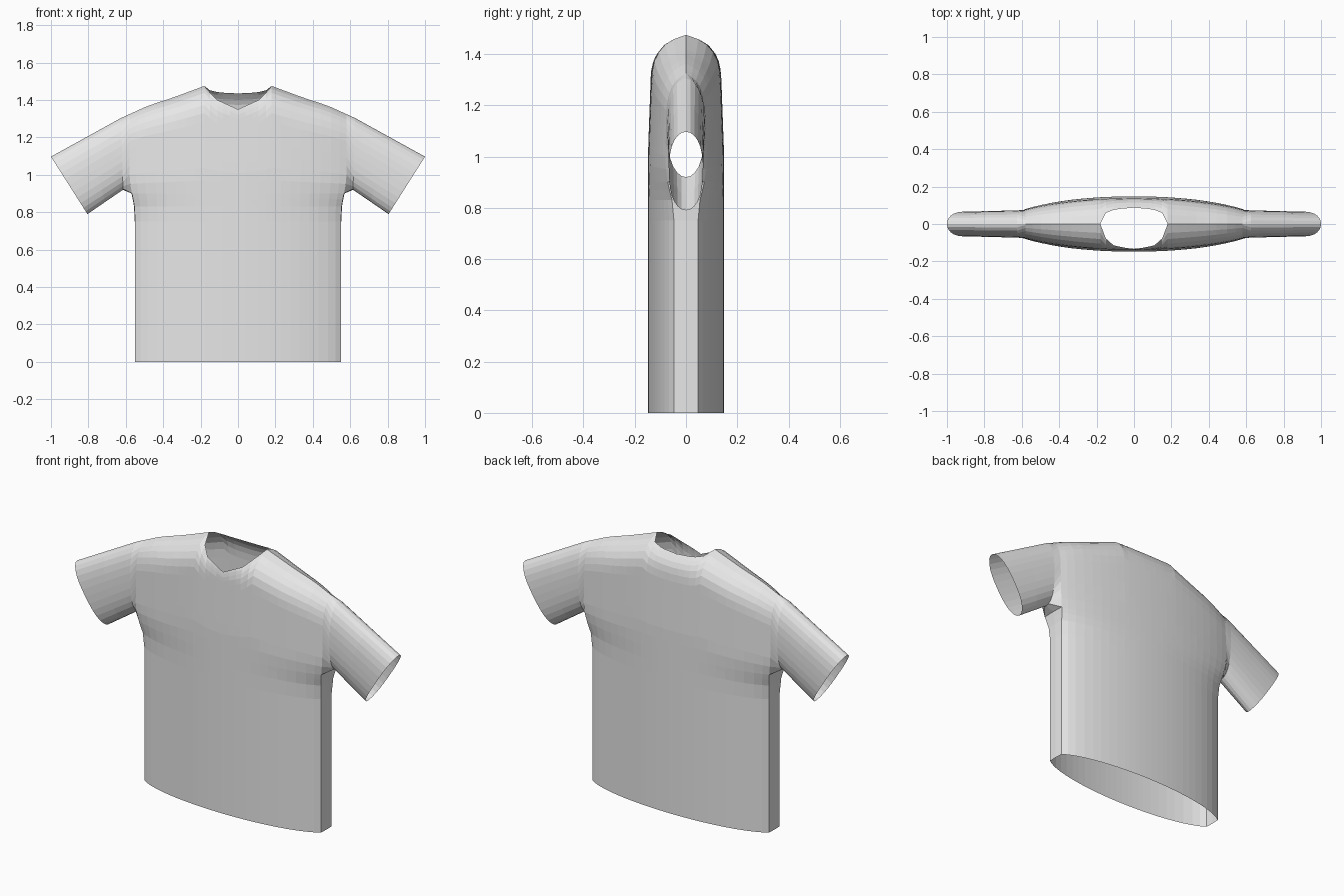
import bpy, bmesh, math

cube = bpy.data.objects.get("Cube")
if cube:
    bpy.data.objects.remove(cube, do_unlink=True)

fabric = bpy.data.materials.new("light_grey_fabric")
fabric.use_nodes = True
grey = (0.8, 0.8, 0.8, 1)
fabric.diffuse_color = grey
fabric.node_tree.nodes["Principled BSDF"].inputs["Base Color"].default_value = grey

# Profiles as (position, value) points
RIDGE = [(0, 1.475), (0.18, 1.475), (0.35, 1.412), (0.48, 1.37), (0.6, 1.315)]
NECK_FRONT = [(0, 1.35), (0.11, 1.4), (0.15, 1.44), (0.18, 1.475)]
NECK_BACK = [(0, 1.435), (0.1, 1.44), (0.15, 1.452), (0.18, 1.475)]
ROUNDING = [(0, 0), (0.018, 0.36), (0.04, 0.59), (0.07, 0.76), (0.1, 0.86),
            (0.145, 0.925), (0.45, 1), (2, 1)]
HALF = [0.04, 0.08, 0.11, 0.15, 0.18, 0.23, 0.28, 0.33, 0.38, 0.43, 0.48, 0.52, 0.55]
COLUMNS = [-x for x in reversed(HALF)] + [0] + HALF
LOW_ROWS = [0, 0.4, 0.75, 0.83, 0.87]
M = 14                      # rows from armpit to shoulder ridge
ARMPIT = 0.9


def lerp(a, b, t):
    return a + (b - a) * t


def sample(points, x):
    for (x0, v0), (x1, v1) in zip(points, points[1:]):
        if x <= x1:
            return lerp(v0, v1, (x - x0) / (x1 - x0))
    return points[-1][1]


def blend(z):
    t = max(0, min(1, (z - 0.78) / 0.22))
    return t * t * (3 - 2 * t)


def body_point(x, row, side):
    """side -1 is the front, +1 the back"""
    a = abs(x)
    wide = a + 0.03 * (a / 0.55) ** 4
    top = sample(RIDGE, wide)
    end = top
    if a < 0.18:
        end = sample(NECK_FRONT if side < 0 else NECK_BACK, a)
    if row < len(LOW_ROWS):
        z = LOW_ROWS[row]
    else:
        f = (row - len(LOW_ROWS)) / (M - 1)
        z = lerp(ARMPIT, end, math.sin(f * math.pi / 2))
    b = blend(z)
    px = math.copysign(lerp(a, wide, b), x)
    depth = 0.148 * math.sqrt(1 - (px / lerp(0.58, 0.7, b)) ** 2)
    return px, side * depth * sample(ROUNDING, top - z), z


bm = bmesh.new()
rows = len(LOW_ROWS) + M


def strip(a, b):
    for i in range(len(a) - 1):
        bm.faces.new((a[i], b[i], b[i + 1], a[i + 1]))


# Front and back body panels
panels = {}
for side in (-1, 1):
    cols = [[bm.verts.new(body_point(x, r, side)) for r in range(rows)] for x in COLUMNS]
    for a, b in zip(cols, cols[1:]):
        strip(a, b)
    panels[side] = cols

for sx, end in ((-1, 0), (1, -1)):
    front, back = panels[-1][end], panels[1][end]
    n = len(LOW_ROWS) + 1
    # Side panel below the armpit
    middle = [bm.verts.new((v.co.x + sx * 0.002, 0, v.co.z)) for v in front[:n]]
    strip(front[:n], middle)
    strip(middle, back[:n])
    # Sleeve lofted from the armhole to the slanted cuff
    ring = [middle[-1]] + front[n - 1:] + back[n - 1:-1][::-1]
    for t in (0, 0.1, 0.5, 1):
        lo = lerp(0.615, 0.805, t), lerp(0.92, 0.79, t)
        hi = lerp(0.625, 1.0, t), lerp(1.304, 1.097, t)
        width = lerp(0.073, 0.066, t)
        new = []
        for j in range(2 * M):
            u = (1 - math.cos(math.pi * j / M)) / 2
            y = width * math.sqrt(max(0, 1 - abs(2 * u - 1) ** 2.6))
            new.append(bm.verts.new((sx * lerp(lo[0], hi[0], u),
                                     -y if j <= M else y, lerp(lo[1], hi[1], u))))
        strip(ring + ring[:1], new + new[:1])
        ring = new

# Weld the shoulder seams and orient faces outward
bmesh.ops.remove_doubles(bm, verts=bm.verts[:], dist=0.0005)
bmesh.ops.recalc_face_normals(bm, faces=bm.faces[:])
bm.faces.ensure_lookup_table()
probe = min(bm.faces, key=lambda f: f.calc_center_median().y)
if probe.normal.y > 0:
    bmesh.ops.reverse_faces(bm, faces=bm.faces[:])

mesh = bpy.data.meshes.new("shirt")
bm.to_mesh(mesh)
bm.free()
mesh.materials.append(fabric)
shirt = bpy.data.objects.new("shirt", mesh)
bpy.context.collection.objects.link(shirt)
